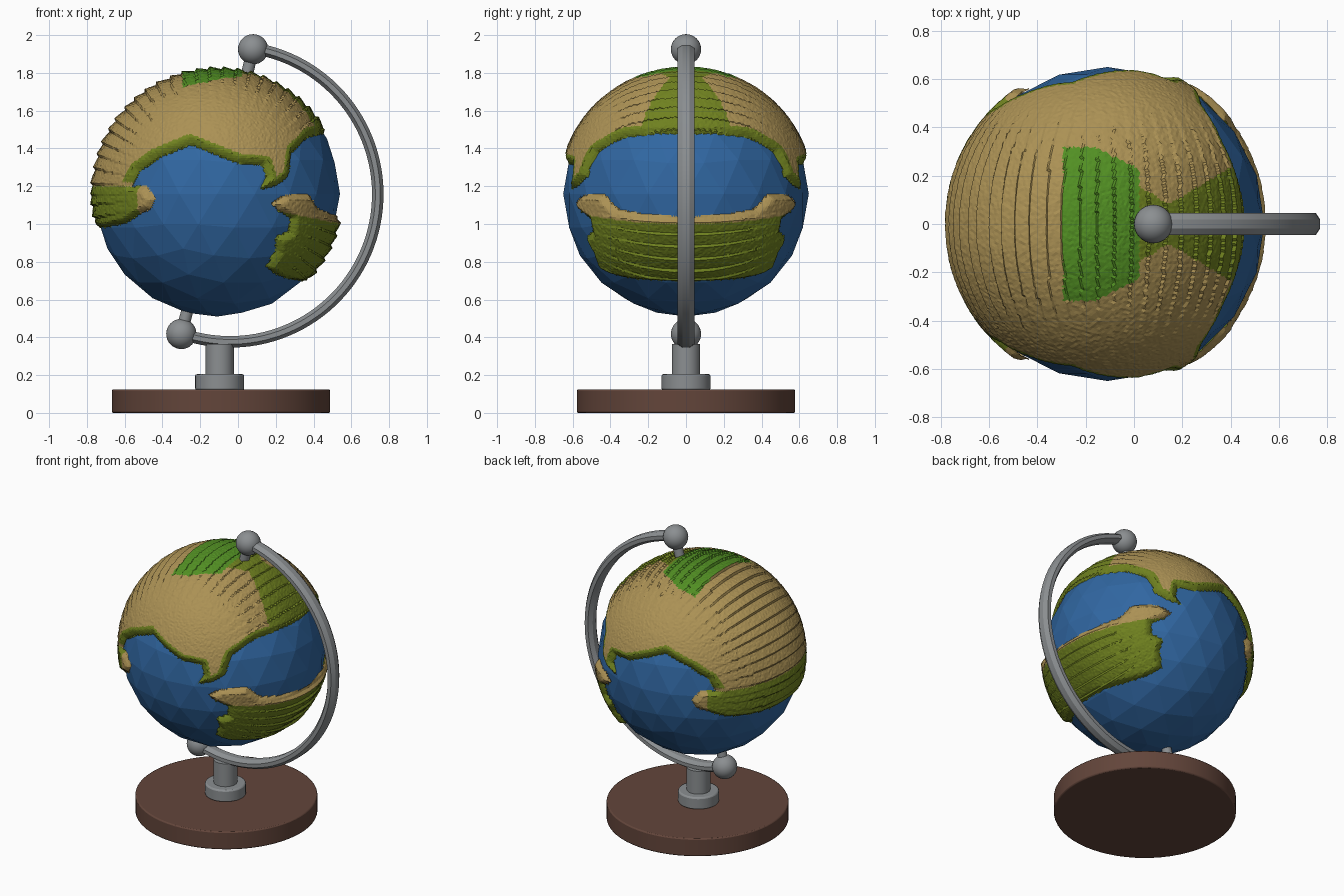
import bpy, bmesh, math, random
from mathutils import Vector

if "Cube" in bpy.data.objects:
    bpy.data.objects.remove(bpy.data.objects["Cube"])

random.seed(4)


def mat(name, rgb):
    m = bpy.data.materials.new(name)
    m.diffuse_color = (*rgb, 1)
    m.use_nodes = True
    m.node_tree.nodes["Principled BSDF"].inputs["Base Color"].default_value = m.diffuse_color
    return m


OCEAN = mat("ocean blue", (0.03, 0.135, 0.36))
TAN = mat("dry land tan", (0.41, 0.285, 0.09))
OLIVE = mat("coast olive", (0.16, 0.22, 0.014))
GREEN = mat("forest green", (0.085, 0.28, 0.017))
METAL = mat("grey metal", (0.26, 0.275, 0.285))
WOOD = mat("brown wood", (0.125, 0.06, 0.043))

C = Vector((-0.11, 0, 1.16))          # globe centre
TOP = Vector((0.08, 0, 1.925))        # axis ends
BOT = Vector((-0.30, 0, 0.418))


def finish(name, material, angle=35):
    o = bpy.context.object
    o.name = name
    o.data.materials.append(material)
    if angle:
        bpy.ops.object.shade_smooth_by_angle(angle=math.radians(angle))
    return o


def cylinder(name, a, b, r, material, bevel=0.0, sides=32):
    a, b = Vector(a), Vector(b)
    bpy.ops.mesh.primitive_cylinder_add(vertices=sides, radius=r, depth=(b - a).length,
                                        location=(a + b) / 2,
                                        rotation=(b - a).to_track_quat('Z', 'Y').to_euler())
    o = finish(name, material)
    if bevel:
        m = o.modifiers.new("bevel", 'BEVEL')
        m.width, m.segments = bevel, 2
    return o


# Stand: base, collar, stem
cylinder("base", (-0.09, 0, 0), (-0.09, 0, 0.125), 0.578, WOOD, 0.008, 64)
cylinder("collar", (-0.097, 0, 0.12), (-0.097, 0, 0.205), 0.13, METAL, 0.01)
cylinder("stem", (-0.097, 0, 0.19), (-0.097, 0, 0.365), 0.075, METAL)

# Axis pins and end balls
for name, end in (("upper", TOP), ("lower", BOT)):
    cylinder(name + "_pin", end, end.lerp(C, 0.22), 0.032, METAL, sides=20)
    bpy.ops.mesh.primitive_uv_sphere_add(segments=32, ring_count=16, radius=0.08, location=end)
    finish(name + "_ball", METAL)

# Curved arm: flattened octagon swept along an arc between the balls
AC, AR = Vector((-0.042, 0, 1.158)), 0.782
a0 = math.atan2(BOT.z - AC.z, BOT.x - AC.x)
a1 = math.atan2(TOP.z - AC.z, TOP.x - AC.x)
bm = bmesh.new()
rings = []
N = 64
for i in range(N + 1):
    a = a0 + (a1 - a0) * i / N
    ring = []
    for k in range(8):
        t = math.pi / 8 + k * math.pi / 4
        r = AR + 0.033 * math.cos(t)
        ring.append(bm.verts.new((AC.x + r * math.cos(a), 0.05 * math.sin(t),
                                  AC.z + r * math.sin(a))))
    rings.append(ring)
for p, q in zip(rings, rings[1:]):
    for k in range(8):
        bm.faces.new((p[k], p[(k + 1) % 8], q[(k + 1) % 8], q[k]))
bm.faces.new(rings[0])
bm.faces.new(rings[-1])
bmesh.ops.recalc_face_normals(bm, faces=bm.faces)
me = bpy.data.meshes.new("arm")
bm.to_mesh(me)
bm.free()
arm = bpy.data.objects.new("arm", me)
bpy.context.collection.objects.link(arm)
bpy.context.view_layer.objects.active = arm
bpy.ops.object.select_all(action='DESELECT')
arm.select_set(True)
finish("arm", METAL, 30)

# Ocean: low-poly ball
bpy.ops.mesh.primitive_ico_sphere_add(subdivisions=3, radius=0.65, location=C)
finish("ocean", OCEAN, 0)

# Coastlines as seen from the front (x, z); both halves share them
NORTH = [(-1, .97), (-.70, .98), (-.6, 1.0), (-.52, 1.05), (-.46, 1.08), (-.44, 1.13),
         (-.48, 1.2), (-.56, 1.2), (-.52, 1.28), (-.42, 1.35), (-.25, 1.42), (-.1, 1.36),
         (0, 1.32), (.13, 1.31), (.15, 1.25), (.12, 1.18), (.2, 1.2), (.27, 1.25),
         (.29, 1.38), (.37, 1.46), (.45, 1.48), (.9, 1.48), (.9, 2.2), (-1, 2.2)]
SOUTH = [(.18, 1.11), (.25, 1.155), (.38, 1.16), (.43, 1.08), (.56, 1.03), (.9, 1.02),
         (.9, .71), (.47, .71), (.36, .69), (.28, .70), (.2, .73), (.15, .77), (.2, .86),
         (.2, .93), (.27, .96), (.28, 1.03), (.21, 1.07)]


def inside(x, z, poly):
    hit = False
    for (x0, z0), (x1, z1) in zip(poly, poly[1:] + poly[:1]):
        if (z0 > z) != (z1 > z) and x < (x1 - x0) * (z - z0) / (z1 - z0) + x0:
            hit = not hit
    return hit


def coast_distance(x, z, poly):
    best = 9.0
    for (x0, z0), (x1, z1) in zip(poly, poly[1:] + poly[:1]):
        dx, dz = x1 - x0, z1 - z0
        t = max(0, min(1, ((x - x0) * dx + (z - z0) * dz) / (dx * dx + dz * dz)))
        best = min(best, math.hypot(x - x0 - t * dx, z - z0 - t * dz))
    return best


def land_colour(p, d, north):
    x, y, z = p.x, abs(p.y), p.z
    if not north:
        return 0 if z > 1.06 - 0.2 * (x - 0.25) else 1
    if z > 1.6 and -0.29 < x < 0.02 and y < 0.31 - 0.5 * max(0, x + 0.16):
        return 2
    if x >= 0.02 and z > 1.4 and y < 0.08 + 0.6 * abs(x - 0.14):
        return 1
    if x < -0.52 and z < 1.2:
        return 1
    if x < -0.42 and z < 1.22:
        return 0
    return 1 if d < 0.045 else 0


# Continents: fine shells, terraced towards the middle seam, sloping down at the coast
for name, poly, north in (("north_continent", NORTH, True), ("south_continent", SOUTH, False)):
    bm = bmesh.new()
    bmesh.ops.create_icosphere(bm, subdivisions=7, radius=0.655)
    bmesh.ops.translate(bm, verts=bm.verts, vec=C)
    drop = []
    for f in bm.faces:
        c = f.calc_center_median()
        if not inside(c.x, c.z, poly):
            drop.append(f)
    bmesh.ops.delete(bm, geom=drop, context='FACES')
    for f in bm.faces:
        c = f.calc_center_median()
        f.material_index = land_colour(c, coast_distance(c.x, c.z, poly), north)
        f.smooth = False
    for v in bm.verts:
        p = v.co - C
        d = coast_distance(v.co.x, v.co.z, poly)
        rise = min(1, d / 0.03) ** 0.6
        side = min(1, abs(p.y) / 0.5)
        saw = (math.atan2(p.z, p.x) * 18 / math.pi * 1.6) % 1.0
        h = 0.657 + 0.02 * side + 0.018 * saw * (1 - side) + random.uniform(-.0015, .0015)
        v.co = C + p.normalized() * (0.638 + (h - 0.638) * rise)
    me = bpy.data.meshes.new(name)
    bm.to_mesh(me)
    bm.free()
    for m in (TAN, OLIVE, GREEN):
        me.materials.append(m)
    bpy.context.collection.objects.link(bpy.data.objects.new(name, me))
